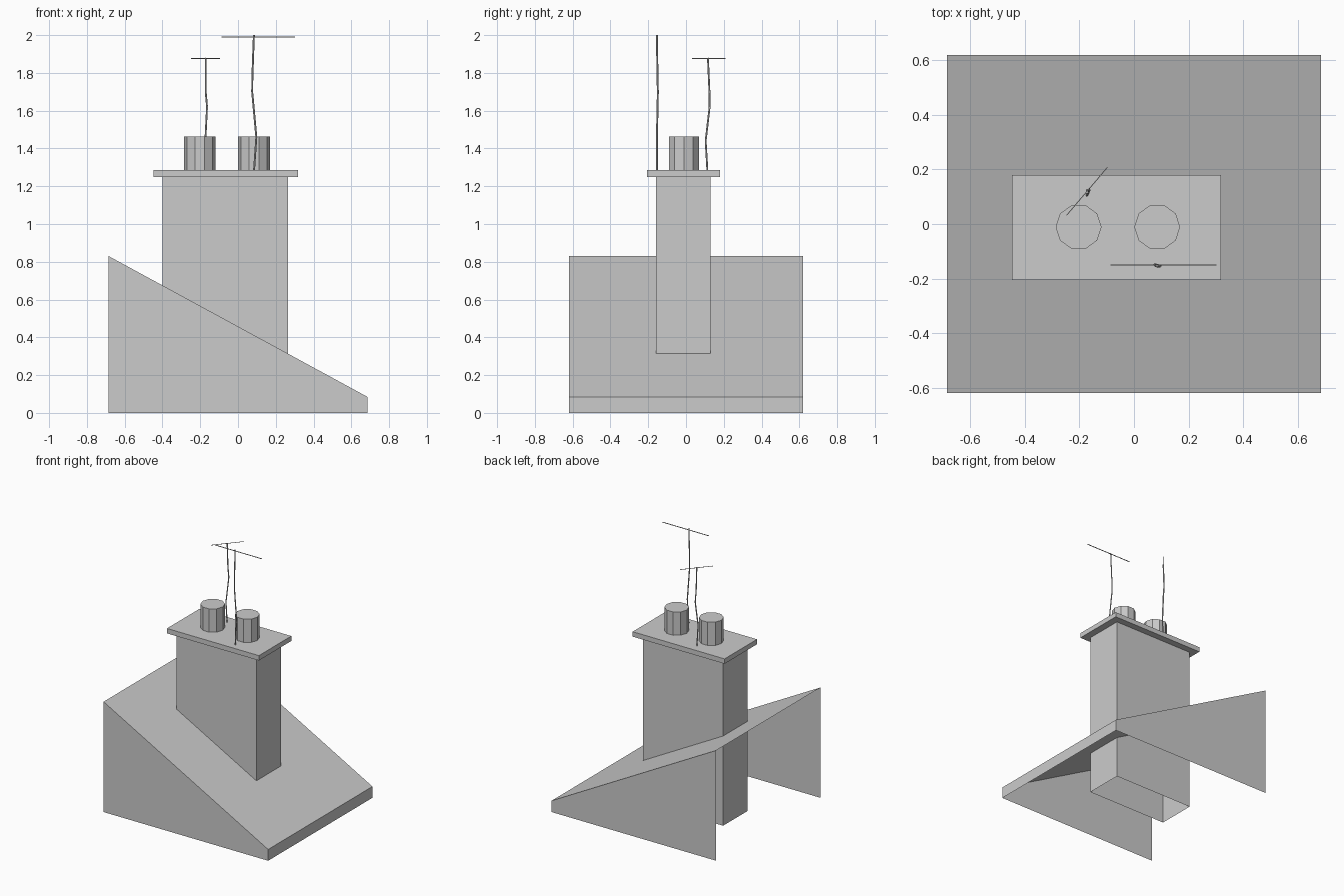
import bpy, bmesh, math
from mathutils import Vector

if "Cube" in bpy.data.objects:
    bpy.data.objects.remove(bpy.data.objects["Cube"])


def mesh_object(name, verts, faces):
    me = bpy.data.meshes.new(name)
    me.from_pydata(verts, [], faces)
    bm = bmesh.new()
    bm.from_mesh(me)
    bmesh.ops.recalc_face_normals(bm, faces=bm.faces)
    bm.to_mesh(me)
    bm.free()
    ob = bpy.data.objects.new(name, me)
    bpy.context.collection.objects.link(ob)
    return ob


SIDES = [(0, 1, 5, 4), (1, 2, 6, 5), (2, 3, 7, 6), (3, 0, 4, 7)]
CAPS = [(3, 2, 1, 0), (4, 5, 6, 7)]


def box(name, x0, x1, y0, y1, z0, z1, faces=SIDES + CAPS):
    ring = [(x0, y0), (x1, y0), (x1, y1), (x0, y1)]
    verts = [(x, y, z) for z in (z0, z1) for x, y in ring]
    return mesh_object(name, verts, faces)


def pole(name, points, radius=0.005):
    cu = bpy.data.curves.new(name, 'CURVE')
    cu.dimensions = '3D'
    cu.bevel_depth = radius
    cu.bevel_resolution = 0
    cu.use_fill_caps = True
    sp = cu.splines.new('POLY')
    sp.points.add(len(points) - 1)
    for p, co in zip(sp.points, points):
        p.co = (*co, 1)
    ob = bpy.data.objects.new(name, cu)
    bpy.context.collection.objects.link(ob)


def crossbar(name, a, b, t):
    a, b = Vector(a), Vector(b)
    d = b - a
    half = d.length / 2
    ob = box(name, -half, half, -t, t, -t, t)
    ob.location = (a + b) / 2
    ob.rotation_euler.z = math.atan2(d.y, d.x)


# Sloping roof: a thin shell, open underneath and at the tall end
profile = [(-0.685, 0), (0.685, 0), (0.685, 0.085), (-0.685, 0.83)]
mesh_object("roof", [(x, y, z) for y in (-0.62, 0.62) for x, z in profile],
            [(0, 1, 2, 3), (7, 6, 5, 4), (1, 5, 6, 2), (2, 6, 7, 3)])

# Chimney stack (open at the bottom) and its overhanging slab
box("chimney_stack", -0.4, 0.265, -0.16, 0.13, 0, 1.25, SIDES)
box("chimney_slab", -0.447, 0.318, -0.206, 0.18, 1.25, 1.287)

# Ten-sided chimney pots
for side, x in (("left", -0.203), ("right", 0.085)):
    r = 0.084
    ring = [(x + r * math.cos(i * math.tau / 10), -0.011 + r * math.sin(i * math.tau / 10))
            for i in range(10)]
    faces = [(i, (i + 1) % 10, (i + 1) % 10 + 10, i + 10) for i in range(10)]
    faces += [tuple(range(10, 20)), tuple(range(9, -1, -1))]
    mesh_object(f"chimney_pot_{side}", [(a, b, z) for z in (1.285, 1.462) for a, b in ring], faces)

# Slightly bent aerial poles with crossbars
pole("aerial_pole_left", [(-0.17, 0.113, 1.285), (-0.173, 0.104, 1.44),
                          (-0.164, 0.125, 1.62), (-0.171, 0.124, 1.70), (-0.171, 0.116, 1.88)])
pole("aerial_pole_right", [(0.085, -0.154, 1.285), (0.097, -0.154, 1.46),
                           (0.075, -0.149, 1.70), (0.076, -0.151, 1.78), (0.084, -0.154, 2.0)])
crossbar("aerial_bar_left", (-0.247, 0.032, 1.876), (-0.097, 0.208, 1.876), 0.0015)
crossbar("aerial_bar_right", (-0.087, -0.15, 1.99), (0.302, -0.15, 1.99), 0.002)
